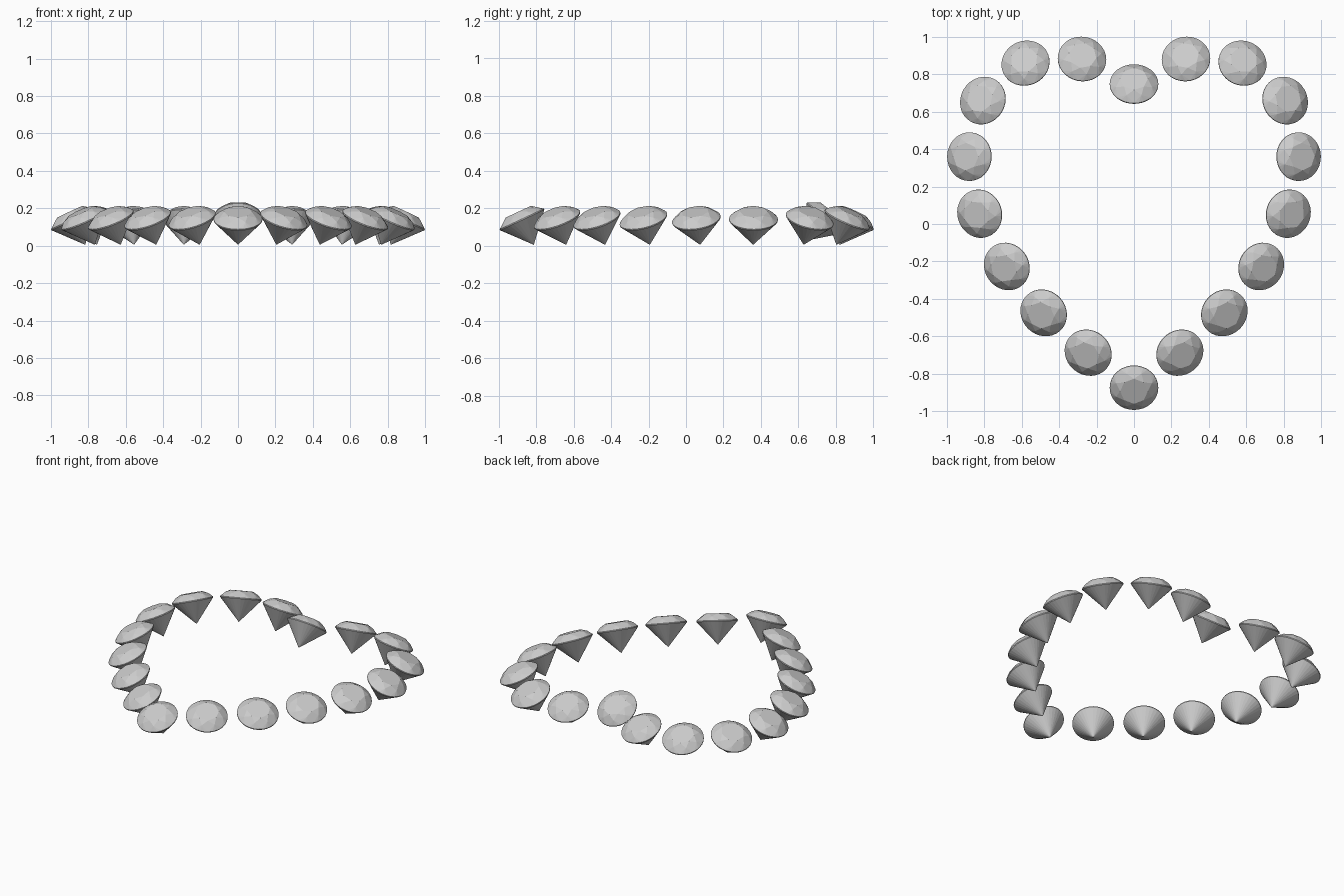
import bpy, bmesh
from math import sin, cos, pi, radians
from mathutils import Vector, Matrix

if "Cube" in bpy.data.objects:
    bpy.data.objects.remove(bpy.data.objects["Cube"])


def ring(radius, z, n, offset=0.0):
    return [(radius * cos(offset + 2 * pi * i / n),
             radius * sin(offset + 2 * pi * i / n), z) for i in range(n)]


# Round brilliant cut: table, star points, girdle and culet wrapped in a convex hull
def gem_mesh():
    bm = bmesh.new()
    points = (ring(0.074, 0.046, 8) + ring(0.104, 0.029, 8, pi / 8)
              + ring(0.13, 0.003, 32) + ring(0.13, -0.003, 32)
              + [(0, 0, -0.149)])
    for p in points:
        bm.verts.new(p)
    bmesh.ops.convex_hull(bm, input=bm.verts[:])
    bmesh.ops.dissolve_limit(bm, angle_limit=radians(0.5),
                             verts=bm.verts[:], edges=bm.edges[:])
    bmesh.ops.recalc_face_normals(bm, faces=bm.faces[:])
    mesh = bpy.data.meshes.new("gem")
    bm.to_mesh(mesh)
    bm.free()
    return mesh


# Right half of the heart, from the cleft clockwise to the point
half = [(0, 0.748), (0.278, 0.882), (0.58, 0.86), (0.808, 0.66), (0.88, 0.36),
        (0.825, 0.055), (0.68, -0.227), (0.483, -0.475), (0.245, -0.688), (0, -0.875)]
heart = half + [(-x, y) for x, y in half[-2:0:-1]]

# Each gem leans outward, across the direction of its neighbours
mesh = gem_mesh()
count = len(heart)
for i, (x, y) in enumerate(heart):
    before, after = Vector(heart[i - 1]), Vector(heart[(i + 1) % count])
    tangent = (after - before).normalized()
    outward = Vector((-tangent.y, tangent.x, 0))
    axis = Vector((0, 0, 1)).cross(outward)
    tilt, z = (37, 0.15) if i == 0 else (25, 0.14)
    tilted = Matrix.Rotation(radians(tilt), 4, axis)
    base = Matrix((outward, axis, (0, 0, 1))).transposed().to_4x4()
    gem = bpy.data.objects.new(f"gem_{i + 1:02d}", mesh)
    gem.matrix_world = Matrix.Translation((x, y, z)) @ tilted @ base
    bpy.context.collection.objects.link(gem)
